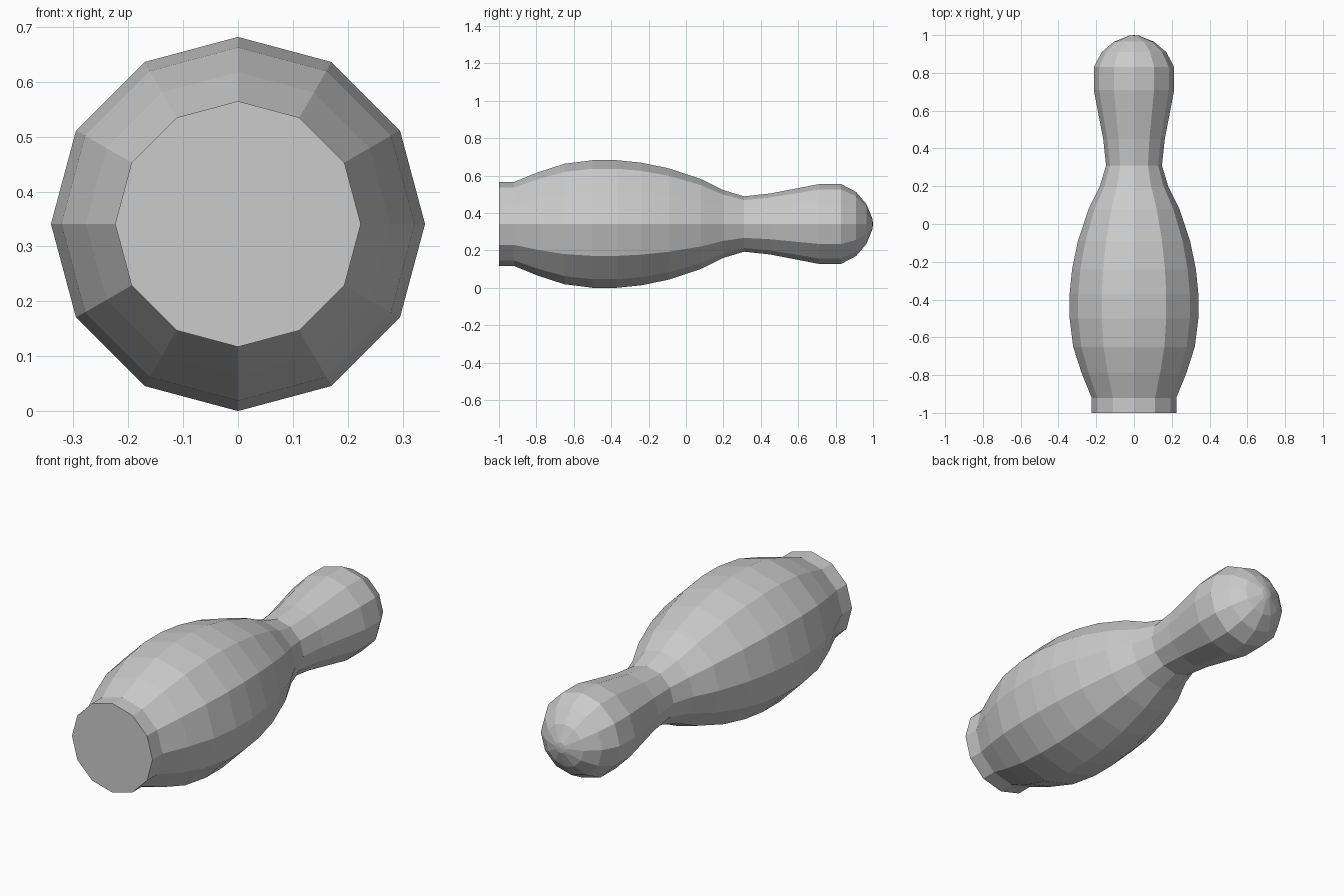
import bpy, bmesh
from math import sin, cos, pi

if "Cube" in bpy.data.objects:
    bpy.data.objects.remove(bpy.data.objects["Cube"])

SIDES = 12
AXIS_Z = 0.341

# Profile along the pin: (y position, radius), from base to head
PROFILE = [(-1.0, 0.224), (-0.92, 0.224), (-0.79, 0.277), (-0.65, 0.322),
           (-0.50, 0.341), (-0.37, 0.341), (-0.24, 0.328), (-0.09, 0.297),
           (0.08, 0.240), (0.20, 0.181), (0.31, 0.148), (0.45, 0.163),
           (0.71, 0.213), (0.83, 0.213), (0.91, 0.171), (0.965, 0.106),
           (0.997, 0.027)]

bm = bmesh.new()

# Rings of the lying pin
rings = []
for y, r in PROFILE:
    rings.append([bm.verts.new((r * cos(2 * pi * i / SIDES), y,
                                AXIS_Z + r * sin(2 * pi * i / SIDES)))
                  for i in range(SIDES)])

# Body walls
for a, b in zip(rings, rings[1:]):
    for i in range(SIDES):
        j = (i + 1) % SIDES
        bm.faces.new((a[i], a[j], b[j], b[i]))

# Flat base and pointed tip of the head
bm.faces.new(rings[0])
tip = bm.verts.new((0, 1.0, AXIS_Z))
for i in range(SIDES):
    bm.faces.new((rings[-1][i], rings[-1][(i + 1) % SIDES], tip))

bmesh.ops.recalc_face_normals(bm, faces=bm.faces[:])
mesh = bpy.data.meshes.new("bowling_pin")
bm.to_mesh(mesh)
bm.free()
bpy.context.collection.objects.link(bpy.data.objects.new("bowling_pin", mesh))
